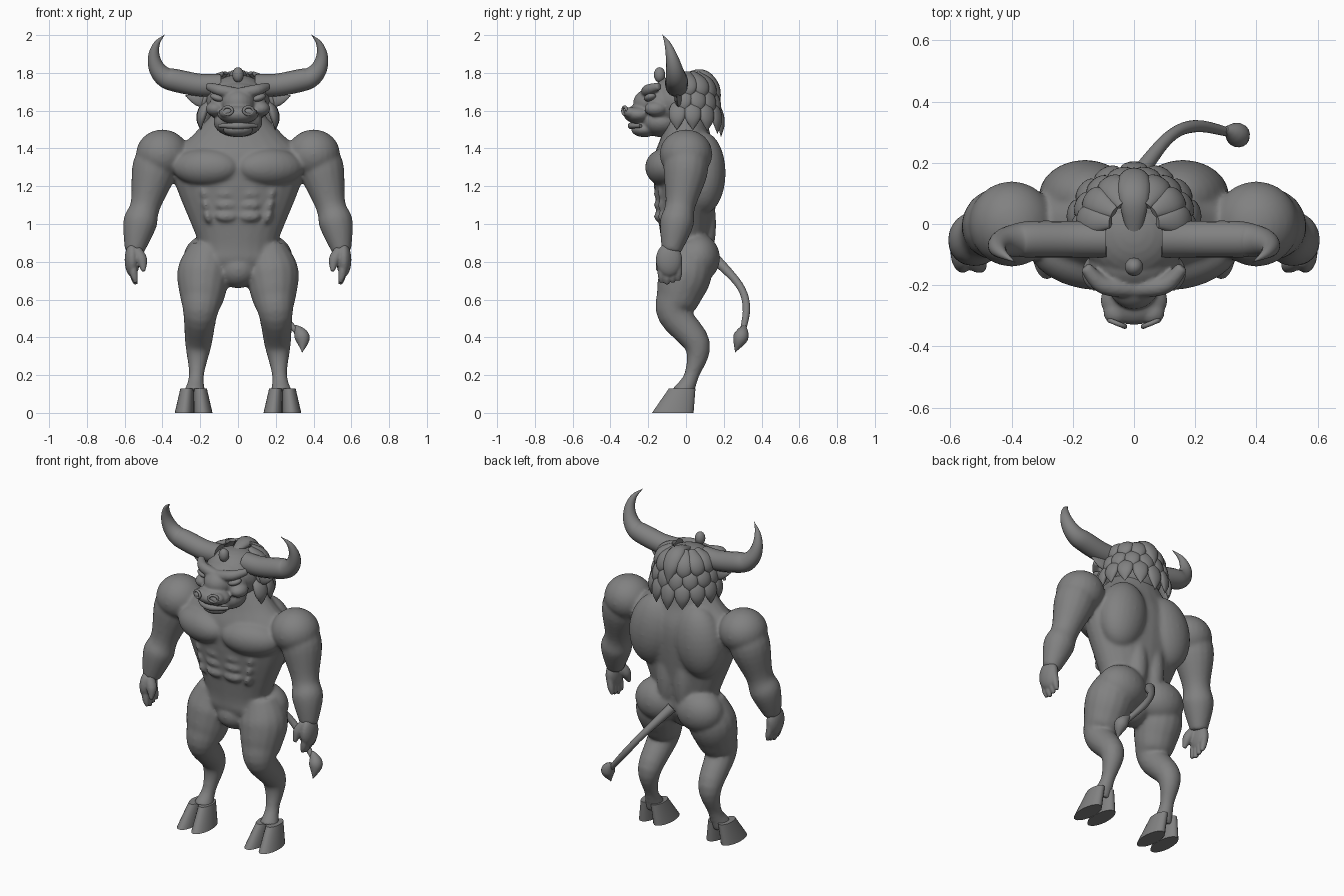
import bpy, bmesh, math
from mathutils import Vector, Matrix, Euler

default_cube = bpy.data.objects.get("Cube")
if default_cube:
    bpy.data.objects.remove(default_cube, do_unlink=True)

GREY = (.22, .22, .22, 1)
material = bpy.data.materials.new("stone grey")
material.use_nodes = True
material.diffuse_color = GREY
material.node_tree.nodes["Principled BSDF"].inputs["Base Color"].default_value = GREY
SIDES = {"left": 1, "right": -1}


def spline(rows, steps=5):
    """Smooth curve through all the given rows of numbers."""
    padded = [rows[0], *rows, rows[-1]]
    curve = []
    for before, start, end, after in zip(padded, padded[1:], padded[2:], padded[3:]):
        for step in range(steps):
            t = step / steps
            row = []
            for p, q, r, s in zip(before, start, end, after):
                bend = 2 * p - 5 * q + 4 * r - s
                cubic = 3 * (q - r) + s - p
                row.append(q + t * (r - p + t * (bend + t * cubic)) / 2)
            curve.append(row)
    return curve + [list(rows[-1])]


def circle(count):
    return [(math.cos(math.tau * i / count), math.sin(math.tau * i / count)) for i in range(count)]


def skin(bm, rings):
    """Join rings of points into a closed surface."""
    loops = [[bm.verts.new(point) for point in ring] for ring in rings]
    for low, high in zip(loops, loops[1:]):
        for i in range(len(low)):
            bm.faces.new((low[i - 1], low[i], high[i], high[i - 1]))
    bm.faces.new(reversed(loops[0]))
    bm.faces.new(loops[-1])


def loft(bm, rows):
    """Stack of level ellipses given as x, y, z, half width, half depth."""
    skin(bm, [[(x + wide * c, y + deep * s, z) for c, s in circle(24)]
              for x, y, z, wide, deep in spline(rows)])


def tube(bm, rows, side=1, flat=1, normal=(0, 1, 0)):
    """Round or flattened tube along a path given as x, y, z, radius."""
    rows = spline(rows)
    path = [Vector((side * x, y, z)) for x, y, z, radius in rows]
    normal = Vector((side * normal[0], *normal[1:]))
    rings = []
    for i, (point, row) in enumerate(zip(path, rows)):
        along = path[min(i + 1, len(path) - 1)] - path[max(i - 1, 0)]
        across = along.cross(normal).normalized()
        thick = across.cross(along).normalized() * flat
        radius = max(row[-1], .001)
        rings.append([point + radius * (across * c + thick * s) for c, s in circle(16)])
    skin(bm, rings)


def ball(bm, at, size, side=1, turn=0, tilt=0):
    """Ellipsoid, mirrored when side is negative."""
    matrix = Matrix.LocRotScale(Vector(at), Euler((0, tilt, turn)), Vector(size))
    made = bmesh.ops.create_uvsphere(bm, u_segments=24, v_segments=16, radius=1, matrix=matrix)
    for vert in made["verts"]:
        vert.co.x *= side


def finish(name, bm, voxel=None, soften=0):
    """Make the object; with a voxel size, fuse its volumes into one skin."""
    bmesh.ops.recalc_face_normals(bm, faces=bm.faces)
    mesh = bpy.data.meshes.new(name)
    bm.to_mesh(mesh)
    bm.free()
    mesh.materials.append(material)
    part = bpy.data.objects.new(name, mesh)
    bpy.context.collection.objects.link(part)
    bpy.ops.object.select_all(action='DESELECT')
    part.select_set(True)
    bpy.context.view_layer.objects.active = part
    bpy.ops.object.shade_smooth_by_angle(angle=math.radians(45))
    if voxel:
        fuse = part.modifiers.new("fuse", 'REMESH')
        fuse.mode = 'VOXEL'
        fuse.voxel_size = voxel
        fuse.use_smooth_shade = True
        relax = part.modifiers.new("soften", 'SMOOTH')
        relax.iterations = soften


# Body: torso, muscles, arms and legs
body = bmesh.new()
loft(body, [(0, 0, .7, .07, .07), (0, 0, .8, .21, .12), (0, 0, .9, .21, .13),
            (0, 0, 1.2, .33, .17), (0, 0, 1.35, .36, .17), (0, 0, 1.47, .24, .13),
            (0, 0, 1.6, .12, .1)])
ball(body, at=(0, -.02, .76), size=(.11, .11, .1))
for side in SIDES.values():
    chest = dict(at=(.17, -.11, 1.3), size=(.18, .1, .1), turn=.25)
    upper_back = dict(at=(.16, .09, 1.27), size=(.15, .12, .22), tilt=-.15)
    lower_back = dict(at=(.06, .1, 1), size=(.06, .06, .2))
    buttock = dict(at=(.14, .06, .82), size=(.15, .12, .13))
    shoulder = dict(at=(.4, 0, 1.37), size=(.14, .14, .13))
    for muscle in (chest, upper_back, lower_back, buttock, shoulder):
        ball(body, side=side, **muscle)
    for row in range(3):
        height = 1.04 + row * .06
        ball(body, at=(.06, -.14, height), size=(.06, .03, .03), side=side)
        ball(body, at=(.16 + row * .01, -.12, height), size=(.02, .03, .04), side=side, tilt=.3)
    arm = [(.4, 0, 1.45, .08), (.44, 0, 1.3, .12), (.49, -.03, 1.1, .08),
           (.52, -.05, 1, .09), (.55, -.08, .85, .05)]
    leg = [(.15, .01, .88, .1), (.18, 0, .75, .14), (.19, -.04, .62, .12), (.2, -.06, .52, .09),
           (.21, .06, .36, .07), (.22, .03, .2, .04), (.23, -.02, .1, .06)]
    tube(body, arm, side)
    tube(body, leg, side)
finish("body", body, voxel=.01, soften=10)

# Hands: palm, four fingers and a thumb
for label, side in SIDES.items():
    hand = bmesh.new()
    ball(hand, at=(.56, -.09, .81), size=(.04, .07, .09), side=side)
    for finger in range(4):
        y = finger * .03 - .13
        tip = .68 + .01 * abs(finger - 1)
        tube(hand, [(.56, y, .8, .02), (.55, y, tip + .04, .02), (.54, y, tip, .01)], side)
    tube(hand, [(.54, -.11, .86, .03), (.51, -.13, .81, .03), (.5, -.15, .75, .01)], side)
    finish(label + "_hand", hand, voxel=.006, soften=3)

    # Cloven hoof: two tapering toes
    hoof = bmesh.new()
    for toe in (1, -1):
        rows = []
        for rise in (0, .2, .5, 1):
            wide = .05 - .015 * rise
            middle = side * .235 + toe * wide
            rows.append((middle, .05 * rise - .07, .13 * rise, wide, .11 - .04 * rise))
        loft(hoof, rows)
    finish(label + "_hoof", hoof)

# Head: skull, face, jaw, muzzle and brows
head = bmesh.new()
ball(head, at=(0, -.03, 1.65), size=(.17, .17, .14))
ball(head, at=(0, -.13, 1.63), size=(.15, .1, .12))
ball(head, at=(0, -.13, 1.54), size=(.13, .11, .08))
ball(head, at=(0, -.18, 1.64), size=(.09, .1, .08))
ball(head, at=(0, -.25, 1.58), size=(.11, .08, .05))
ball(head, at=(0, -.22, 1.5), size=(.08, .07, .04))
for side in SIDES.values():
    tube(head, [(0, -.21, 1.69, .03), (.1, -.2, 1.71, .03), (.16, -.14, 1.73, .02)], side)
    ball(head, at=(.12, -.16, 1.61), size=(.05, .06, .04), side=side)
    ball(head, at=(.06, -.29, 1.59), size=(.04, .04, .03), side=side)
finish("head", head, voxel=.007, soften=5)

# Face details
knob = bmesh.new()
ball(knob, at=(0, -.14, 1.79), size=(.03, .03, .04))
finish("forehead_knob", knob)

lip = bmesh.new()
tube(lip, [(x / 10, -.29 + .05 * x * x, 1.52, .018 - .008 * abs(x)) for x in (-1, -.5, 0, .5, 1)],
     normal=(0, 0, 1))
finish("lower_lip", lip)

for label, side in SIDES.items():
    eye = bmesh.new()
    ball(eye, at=(.11, -.19, 1.67), size=(.04, .03, .02), side=side, turn=.5, tilt=-.3)
    finish(label + "_eye", eye)

    nostril = bmesh.new()
    tube(nostril, [(.055 + .025 * c, -.325 + .01 * c, 1.6 + .02 * s, .008)
                   for c, s in circle(12) + [(1, 0)]], side)
    finish(label + "_nostril", nostril)

    ear = bmesh.new()
    tube(ear, [(.13, -.03, 1.67, .02), (.2, -.04, 1.66, .04), (.28, -.05, 1.68, 0)], side, flat=.4)
    finish(label + "_ear", ear)

    # Horn: straight root, then an upward curl that tapers to a point
    horn = bmesh.new()
    path = [(.09, -.05, 1.735, .06), (.2, -.05, 1.735, .06)]
    for step in range(6):
        angle = math.radians(30 * step - 90)
        taper = 1 - (step / 5) ** 1.4
        path.append((.33 + .115 * math.cos(angle), -.05 - .003 * step ** 2,
                     1.89 + .13 * math.sin(angle), .06 * taper))
    tube(horn, path, side)
    finish(label + "_horn", horn)

# Mane: overlapping tiers of leaf-shaped locks around a core
mane = bmesh.new()
ball(mane, at=(0, .03, 1.63), size=(.16, .11, .15))
for tier, count in enumerate((9, 8, 7)):
    root, tip = .13 - .03 * tier, .185 - .015 * tier
    top, bottom = 1.66 + .07 * tier, 1.46 + .08 * tier
    for i in range(count):
        angle = math.radians(105 - 10 * tier) * (2 * i / (count - 1) - 1)
        dx, dy = math.sin(angle), math.cos(angle)
        lock = []
        for drop, spread, width in ((0, 0, .02), (.3, .7, .045), (.65, 1, .04), (1, 1, 0)):
            reach = root + (tip - root) * spread
            height = top + (bottom + .04 * abs(dx) - top) * drop
            lock.append((reach * dx * 1.1, reach * dy, height, width))
        tube(mane, lock, flat=.5, normal=(dx, dy, .3))
tube(mane, [(0, -.04, 1.77, .02), (0, .08, 1.79, .05), (0, .15, 1.72, .05), (0, .18, 1.62, 0)],
     flat=.6, normal=(0, .3, 1))
finish("mane", mane)

# Tail and its tuft
tail = bmesh.new()
across = (.6, -.5, .3)
tube(tail, [(0, .14, .83, .03), (.11, .28, .68, .02), (.2, .32, .56, .02), (.31, .3, .43, .015)],
     normal=across)
finish("tail", tail)
tuft = bmesh.new()
tube(tuft, [(.3, .31, .46, .01), (.34, .29, .4, .04), (.34, .26, .32, 0)], normal=across)
finish("tail_tuft", tuft)
